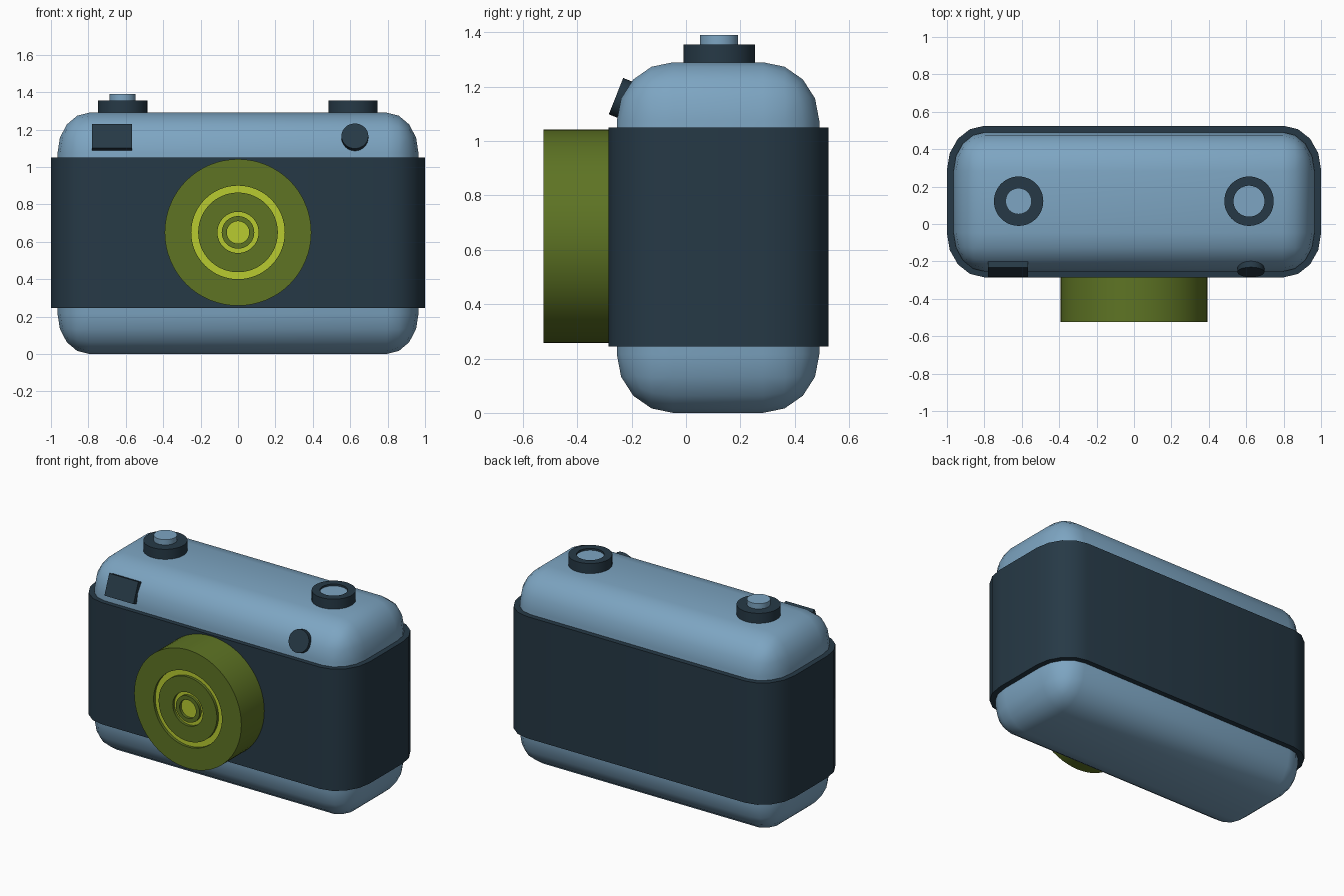
import bpy, bmesh, math
from mathutils import Matrix, Vector

if "Cube" in bpy.data.objects:
    bpy.data.objects.remove(bpy.data.objects["Cube"])


def material(name, srgb):
    m = bpy.data.materials.new(name)
    lin = [((c / 255 + 0.055) / 1.055) ** 2.4 for c in srgb]
    m.diffuse_color = (*lin, 1)
    m.use_nodes = True
    m.node_tree.nodes["Principled BSDF"].inputs["Base Color"].default_value = m.diffuse_color
    return m


BLUE = material("soft blue", (125, 165, 194))
NAVY = material("dark navy", (38, 57, 70))
OLIVE = material("olive", (94, 116, 36))
LIME = material("lime", (184, 203, 48))

CY = 0.12      # depth centre of the body


def finish(bm, name, mats, angle=35):
    bmesh.ops.recalc_face_normals(bm, faces=bm.faces)
    me = bpy.data.meshes.new(name)
    bm.to_mesh(me)
    bm.free()
    ob = bpy.data.objects.new(name, me)
    bpy.context.collection.objects.link(ob)
    for m in mats:
        me.materials.append(m)
    bpy.ops.object.select_all(action='DESELECT')
    ob.select_set(True)
    bpy.context.view_layer.objects.active = ob
    bpy.ops.object.shade_smooth_by_angle(angle=math.radians(angle))
    return ob


def lathe(name, profile, mats, matrix, segs=48):
    """Revolve (radius, height, material of the following strip) about local z."""
    bm = bmesh.new()
    rings = []
    for r, h, _ in profile:
        if r == 0:
            rings.append([bm.verts.new((0, 0, h))] * segs)
        else:
            rings.append([bm.verts.new((r * math.cos(a), r * math.sin(a), h))
                          for a in (2 * math.pi * i / segs for i in range(segs))])
    for (a, b), p in zip(zip(rings, rings[1:]), profile):
        for i in range(segs):
            j = (i + 1) % segs
            vs = list(dict.fromkeys((a[i], a[j], b[j], b[i])))
            bm.faces.new(vs).material_index = p[2]
    bm.transform(matrix)
    return finish(bm, name, mats)


def rounded_rect(hx, hy, rx, ry, n=4):
    pts = []
    for q, (sx, sy) in enumerate(((1, 1), (-1, 1), (-1, -1), (1, -1))):
        for k in range(n + 1):
            a = math.pi / 2 * (q + k / n)
            pts.append((sx * (hx - rx) + rx * math.cos(a),
                        CY + sy * (hy - ry) + ry * math.sin(a)))
    return pts


# Rounded body: bevelled box, stretched so the radius differs per axis
R, fx, fz = 0.207, 0.82, 1.04
bm = bmesh.new()
bmesh.ops.create_cube(bm, size=1)
bm.transform(Matrix.Diagonal((1.93 / fx, 0.745, 1.29 / fz, 1)))
bmesh.ops.bevel(bm, geom=bm.edges[:], offset=R, segments=4, profile=0.5, affect='EDGES')
bm.transform(Matrix.Translation((0, CY - 0.002, 0.645)) @ Matrix.Diagonal((fx, 1, fz, 1)))
finish(bm, "camera_body", [BLUE], 40)

# Grip band wrapped around the body
bm = bmesh.new()
outer = rounded_rect(1.0, 0.405, 0.2, 0.235)
inner = rounded_rect(0.955, 0.363, 0.165, 0.2)
loops = [[bm.verts.new((x, y, z)) for x, y in pts]
         for pts, z in ((outer, 0.245), (outer, 1.05), (inner, 1.05), (inner, 0.245))]
for a, b in zip(loops, loops[1:] + loops[:1]):
    for i in range(len(a)):
        j = (i + 1) % len(a)
        bm.faces.new((a[i], a[j], b[j], b[i]))
finish(bm, "grip_band", [NAVY])

# Lens with shallow lime grooves
d, top = 0.018, 0.525
lens = [(0, 0.24, 0), (0.392, 0.24, 0), (0.392, top, 0),
        (0.25, top, 0), (0.25, top - d, 1), (0.213, top - d, 0), (0.213, top, 0),
        (0.11, top, 0), (0.11, top - d, 1), (0.087, top - d, 0), (0.087, top, 0),
        (0.06, top, 0), (0.06, top - d, 1), (0, top - d, 1)]
lathe("lens", lens, [OLIVE, LIME],
      Matrix.Translation((0, 0, 0.65)) @ Matrix.Rotation(math.pi / 2, 4, 'X'), 64)

# Top dials: raised shutter button on one, sunken disc on the other
rim = [(0, 1.27, 0), (0.132, 1.27, 0), (0.132, 1.356, 0)]
for name, x, cap in (
        ("shutter_dial", -0.617, [(0.07, 1.356, 1), (0.07, 1.391, 1), (0, 1.391, 1)]),
        ("rewind_dial", 0.615, [(0.083, 1.356, 0), (0.083, 1.344, 1), (0, 1.344, 1)])):
    lathe(name, rim + cap, [NAVY, BLUE], Matrix.Translation((x, 0.122, 0)))

# Tilted windows on the front shoulder (local z points out of the body)
tilt = Matrix.Rotation(math.radians(90 - 21.7), 4, 'X')
bm = bmesh.new()
bmesh.ops.create_cube(bm, size=1)
bm.transform(Matrix.Translation((-0.673, -0.239, 1.157)) @ tilt
             @ Matrix.Diagonal((0.213, 0.138, 0.04, 1)))
finish(bm, "viewfinder_window", [NAVY])
lathe("round_window", [(0, -0.02, 0), (0.072, -0.02, 0), (0.072, 0.02, 0), (0, 0.02, 0)],
      [NAVY], Matrix.Translation((0.625, -0.239, 1.158)) @ tilt, 32)
